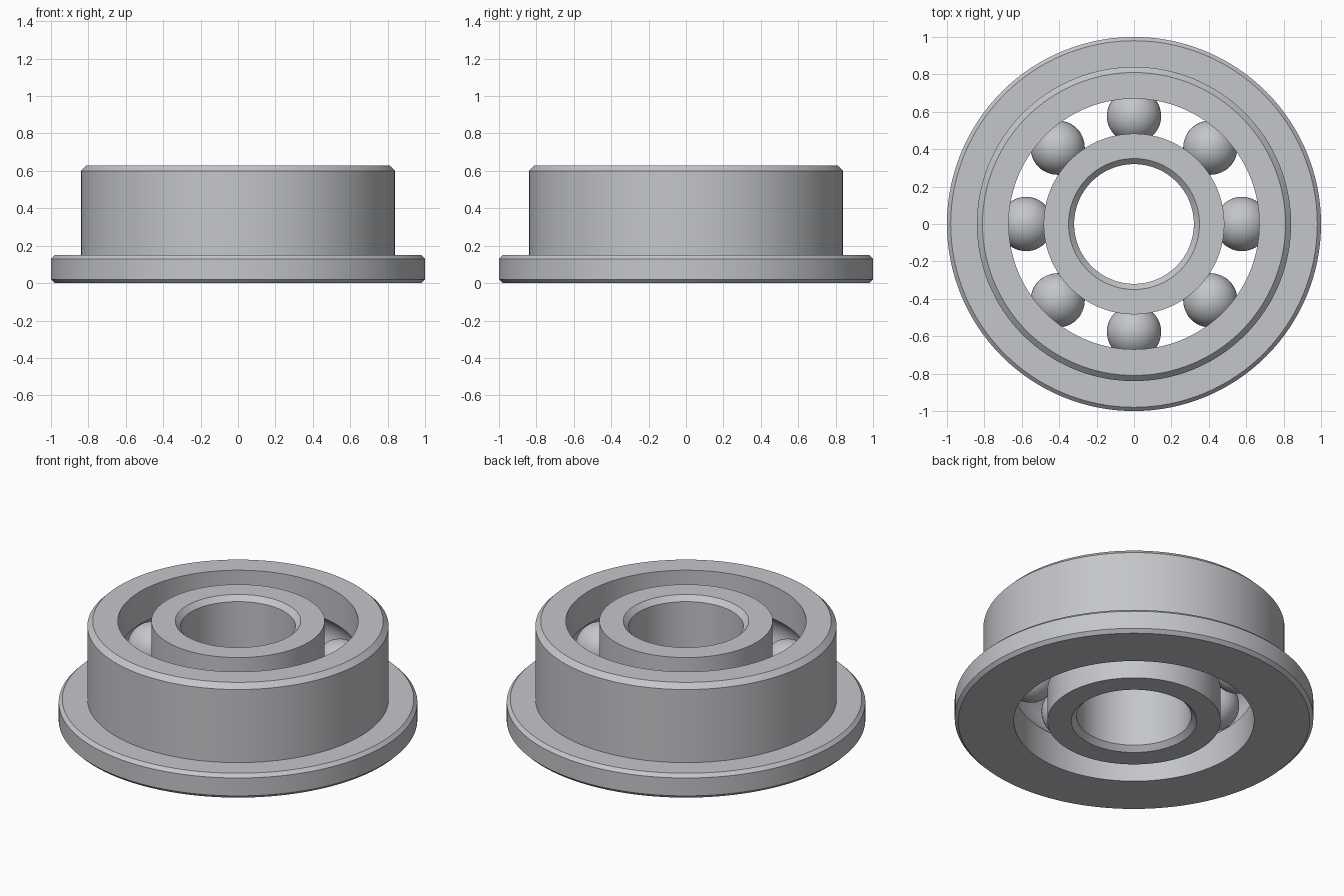
import bpy, bmesh, math
from mathutils import Vector

old = bpy.data.objects.get("Cube")
if old:
    bpy.data.objects.remove(old, do_unlink=True)

HEIGHT = 0.63
MID = HEIGHT / 2
PITCH = 0.577       # radius of the ball circle
BALL = 0.145
GROOVE = 0.147
BALLS = 8

steel = bpy.data.materials.new("steel grey")
steel.use_nodes = True
color = (0.55, 0.565, 0.59, 1)
steel.diffuse_color = color
steel.node_tree.nodes["Principled BSDF"].inputs["Base Color"].default_value = color


def finish(name, bm):
    mesh = bpy.data.meshes.new(name)
    bmesh.ops.recalc_face_normals(bm, faces=bm.faces)
    bm.to_mesh(mesh)
    bm.free()
    mesh.materials.append(steel)
    obj = bpy.data.objects.new(name, mesh)
    bpy.context.collection.objects.link(obj)
    bpy.ops.object.select_all(action="DESELECT")
    obj.select_set(True)
    bpy.context.view_layer.objects.active = obj
    bpy.ops.object.shade_smooth_by_angle(angle=math.radians(25))
    return obj


def lathe(name, profile, segments=128):
    """Spin a closed (radius, z) outline around the z axis."""
    bm = bmesh.new()
    verts = [bm.verts.new((r, 0, z)) for r, z in profile]
    edges = [bm.edges.new((a, b)) for a, b in zip(verts, verts[1:] + verts[:1])]
    bmesh.ops.spin(bm, geom=verts + edges, cent=(0, 0, 0), axis=(0, 0, 1),
                   angle=math.tau, steps=segments, use_merge=True)
    bmesh.ops.remove_doubles(bm, verts=bm.verts, dist=1e-5)
    return finish(name, bm)


def groove(wall, side, steps=12):
    """Raceway arc from bottom to top, cut into a wall of the given radius."""
    half = math.acos(abs(wall - PITCH) / GROOVE)
    angles = [half * (2 * i / steps - 1) for i in range(steps + 1)]
    return [(PITCH + side * GROOVE * math.cos(a), MID + GROOVE * math.sin(a))
            for a in angles]


# Outer ring with flange, chamfers and raceway
outer = [(0.67, HEIGHT), (0.81, HEIGHT), (0.84, 0.60), (0.84, 0.15),
         (0.98, 0.15), (1.0, 0.13), (1.0, 0.02), (0.98, 0), (0.67, 0)]
lathe("outer_ring", outer + groove(0.67, 1))

# Inner ring with chamfered bore and raceway
inner = [(0.483, HEIGHT), (0.35, HEIGHT), (0.32, HEIGHT - 0.03),
         (0.32, 0.03), (0.35, 0), (0.483, 0)]
lathe("inner_ring", inner + groove(0.483, -1))

# Balls between the rings
for i in range(BALLS):
    a = math.tau * i / BALLS
    bm = bmesh.new()
    bmesh.ops.create_uvsphere(bm, u_segments=48, v_segments=24, radius=BALL)
    center = Vector((PITCH * math.cos(a), PITCH * math.sin(a), MID))
    bmesh.ops.translate(bm, verts=bm.verts, vec=center)
    finish(f"ball_{i + 1}", bm)
